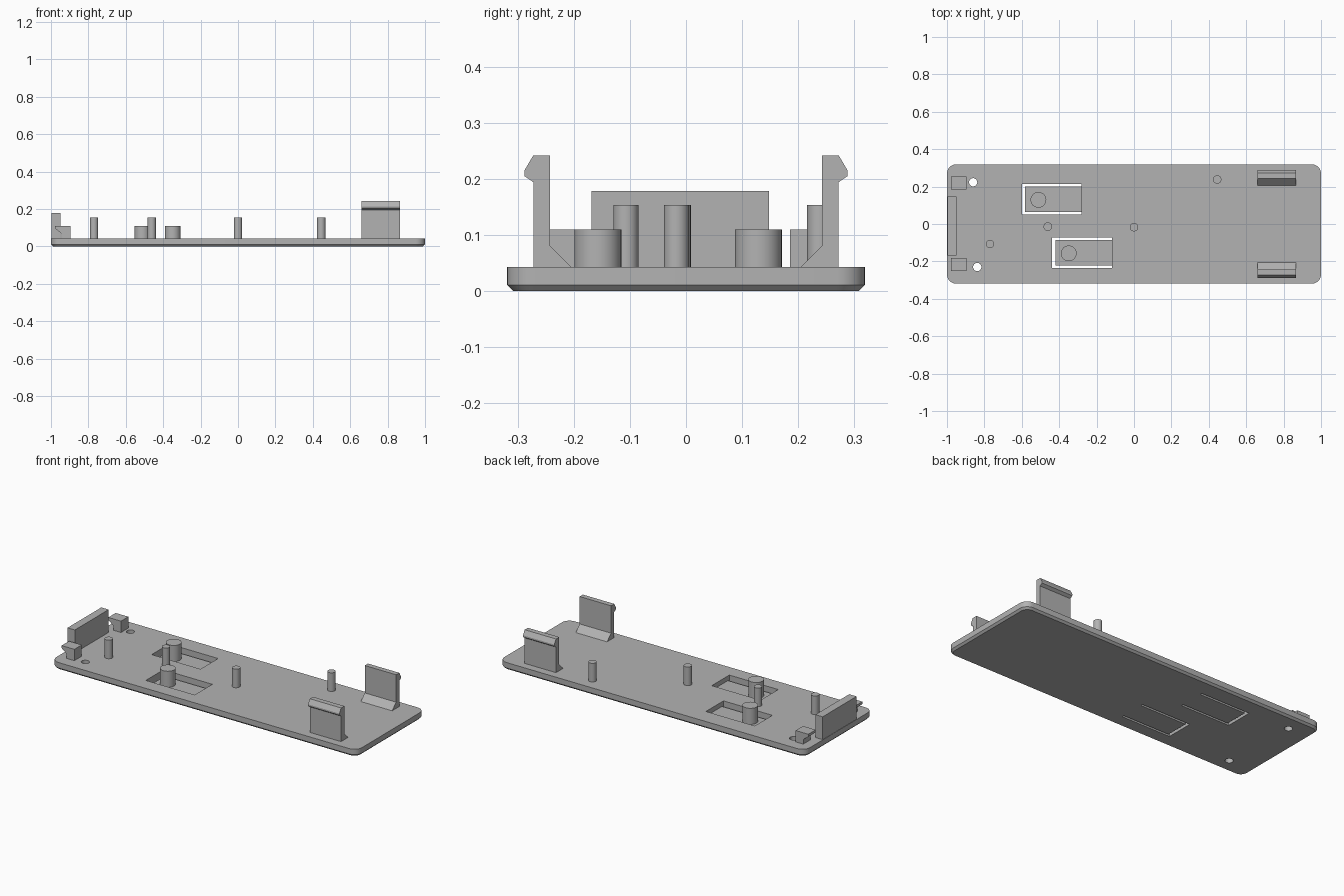
import bpy
import bmesh
from math import pi, cos, sin, radians
from mathutils import Vector

if "Cube" in bpy.data.objects:
    bpy.data.objects.remove(bpy.data.objects["Cube"])

grey = bpy.data.materials.new("grey_plastic")
grey.use_nodes = True
colour = (0.45, 0.45, 0.45, 1)
grey.diffuse_color = colour
grey.node_tree.nodes["Principled BSDF"].inputs["Base Color"].default_value = colour

TOP = 0.043      # upper face of the plate
FLOOR = 0.015    # upper face of the button tongues


def finish(name, bm, smooth=False):
    bmesh.ops.recalc_face_normals(bm, faces=bm.faces)
    mesh = bpy.data.meshes.new(name)
    bm.to_mesh(mesh)
    bm.free()
    mesh.materials.append(grey)
    obj = bpy.data.objects.new(name, mesh)
    bpy.context.collection.objects.link(obj)
    if smooth:
        bpy.ops.object.select_all(action="DESELECT")
        obj.select_set(True)
        bpy.context.view_layer.objects.active = obj
        bpy.ops.object.shade_smooth_by_angle(angle=radians(30))
    return obj


def prism(name, points, offset, smooth=False):
    """Extrude a flat outline of 3D points along an offset."""
    bm = bmesh.new()
    face = bm.faces.new([bm.verts.new(p) for p in points])
    new = bmesh.ops.extrude_face_region(bm, geom=[face])["geom"]
    verts = [v for v in new if isinstance(v, bmesh.types.BMVert)]
    bmesh.ops.translate(bm, vec=Vector(offset), verts=verts)
    return finish(name, bm, smooth)


def box(name, x0, x1, y0, y1, z0, z1):
    outline = [(x0, y0, z0), (x1, y0, z0), (x1, y1, z0), (x0, y1, z0)]
    return prism(name, outline, (0, 0, z1 - z0))


def cylinder(name, x, y, r, z0, z1, sides=32):
    ring = [(x + r * cos(2 * pi * i / sides), y + r * sin(2 * pi * i / sides), z0)
            for i in range(sides)]
    return prism(name, ring, (0, 0, z1 - z0), True)


def cut(target, cutter):
    mod = target.modifiers.new("cut", "BOOLEAN")
    mod.operation = "DIFFERENCE"
    mod.solver = "EXACT"
    mod.object = cutter
    bpy.context.view_layer.objects.active = target
    bpy.ops.object.modifier_apply(modifier=mod.name)
    bpy.data.objects.remove(cutter)


# Base plate with rounded corners and a chamfered lower edge
def plate_ring(bm, inset, z, radius=0.05, steps=8):
    ring = []
    for k, (sx, sy) in enumerate([(1, 1), (-1, 1), (-1, -1), (1, -1)]):
        for i in range(steps + 1):
            a = (k + i / steps) * pi / 2
            x = sx * (1 - radius) + (radius - inset) * cos(a)
            y = sy * (0.319 - radius) + (radius - inset) * sin(a)
            ring.append(bm.verts.new((x, y, z)))
    return ring


bm = bmesh.new()
rings = [plate_ring(bm, 0.011, 0), plate_ring(bm, 0, 0.011), plate_ring(bm, 0, TOP)]
bm.faces.new(rings[0])
bm.faces.new(rings[-1])
for low, high in zip(rings, rings[1:]):
    for i in range(len(low)):
        j = (i + 1) % len(low)
        bm.faces.new((low[i], low[j], high[j], high[i]))
plate = finish("base_plate", bm)

# Screw holes
for x, y in [(-0.86, 0.223), (-0.838, -0.23)]:
    cut(plate, cylinder("hole_cutter", x, y, 0.022, -0.1, 0.1))

# Spring buttons: window, thin tongue joined at one end, round post
for side, x, y in [("back", -0.6, 0.132), ("front", -0.438, -0.154)]:
    cut(plate, box("window_cutter", x, x + 0.32, y - 0.082, y + 0.082, -0.1, 0.1))
    box(side + "_button_tongue", x + 0.018, x + 0.32, y - 0.069, y + 0.069, 0, FLOOR)
    cylinder(side + "_button_post", x + 0.089, y - 0.003, 0.042, FLOOR, 0.11)

bpy.ops.object.select_all(action="DESELECT")
plate.select_set(True)
bpy.context.view_layer.objects.active = plate
bpy.ops.object.shade_smooth_by_angle(angle=radians(30))

# Slim locating pins
for i, (x, y) in enumerate([(-0.77, -0.107), (-0.461, -0.014), (0, -0.017), (0.445, 0.238)]):
    cylinder(f"locating_pin_{i + 1}", x, y, 0.0225, TOP, 0.153)

# Upright wall at the end
box("end_wall", -0.998, -0.95, -0.168, 0.148, TOP, 0.178)

# Small hooked blocks beside the wall
hook = [(-0.895, TOP), (-0.895, 0.11), (-0.978, 0.11), (-0.978, 0.095),
        (-0.945, 0.07), (-0.945, TOP)]
for side, y in [("back", 0.185), ("front", -0.251)]:
    prism(side + "_hook_block", [(x, y, z) for x, z in hook], (0, 0.069, 0))

# Snap clips with barbed tops and sloped feet
clip = [(0.205, TOP), (0.242, 0.08), (0.242, 0.242), (0.272, 0.242), (0.288, 0.215),
        (0.288, 0.205), (0.272, 0.194), (0.272, TOP)]
for side, s in [("back", 1), ("front", -1)]:
    prism(side + "_snap_clip", [(0.66, s * y, z) for y, z in clip], (0.205, 0, 0))
